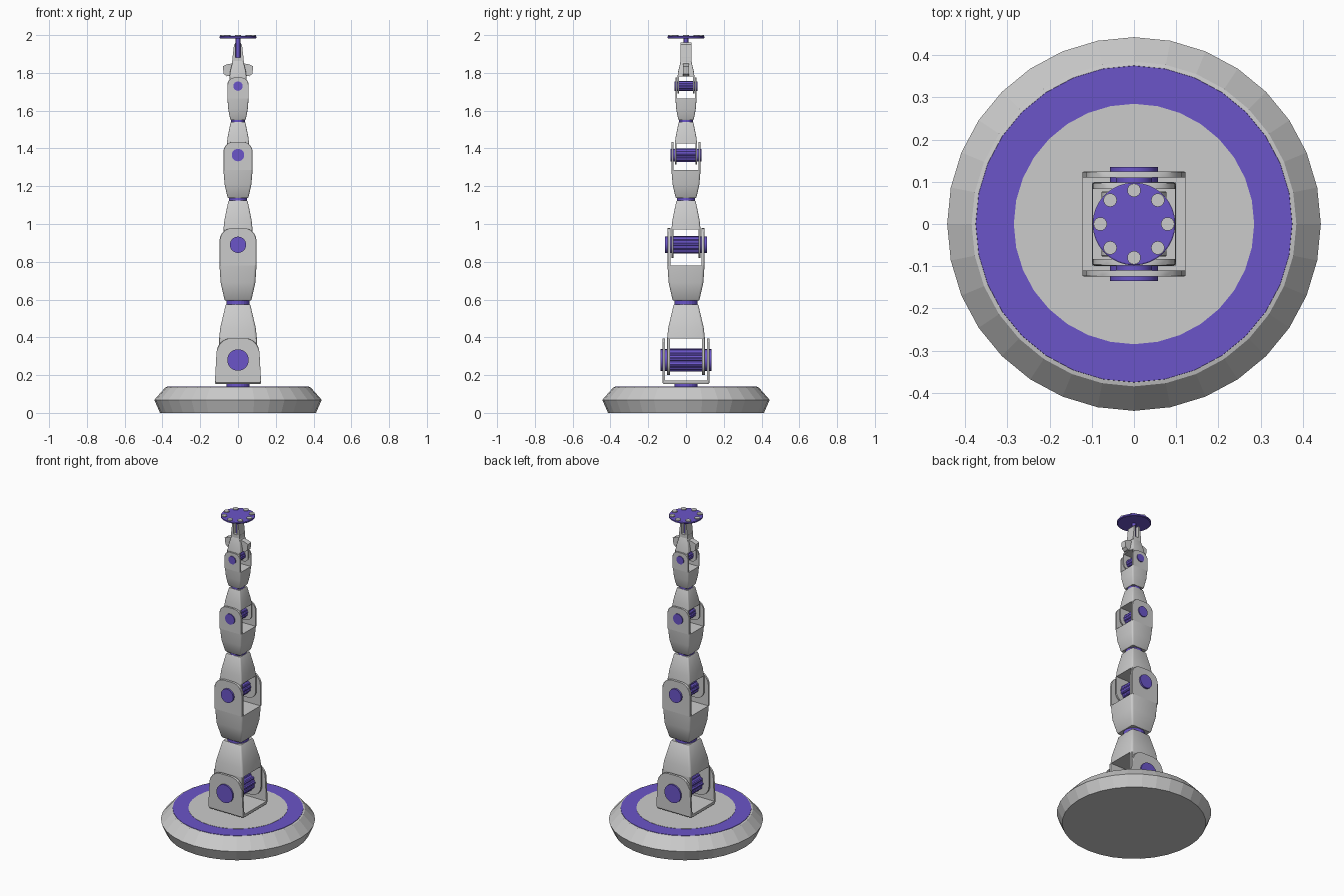
import bpy, bmesh, math

if "Cube" in bpy.data.objects:
    bpy.data.objects.remove(bpy.data.objects["Cube"])

violet = bpy.data.materials.new("violet")
violet.diffuse_color = (0.145, 0.09, 0.58, 1)
violet.use_nodes = True
violet.node_tree.nodes["Principled BSDF"].inputs["Base Color"].default_value = violet.diffuse_color


def finish(name, bm, mat=None, angle=30):
    bmesh.ops.recalc_face_normals(bm, faces=bm.faces)
    me = bpy.data.meshes.new(name)
    bm.to_mesh(me)
    bm.free()
    ob = bpy.data.objects.new(name, me)
    bpy.context.collection.objects.link(ob)
    if mat:
        me.materials.append(mat)
    if angle:
        bpy.ops.object.select_all(action='DESELECT')
        bpy.context.view_layer.objects.active = ob
        ob.select_set(True)
        bpy.ops.object.shade_smooth_by_angle(angle=math.radians(angle))
    return ob


def skin(bm, rings):
    """Joins equal-length point rings into a capped solid."""
    vs = [[bm.verts.new(p) for p in r] for r in rings]
    n = len(vs[0])
    for a, b in zip(vs, vs[1:]):
        for i in range(n):
            bm.faces.new((a[i], a[(i + 1) % n], b[(i + 1) % n], b[i]))
    bm.faces.new(vs[0])
    bm.faces.new(vs[-1])


def circle(r, z, n=32, cx=0, cy=0):
    return [(cx + r * math.sin(2 * math.pi * i / n),
             cy + r * math.cos(2 * math.pi * i / n), z) for i in range(n)]


def turned(name, profile, mat=None, n=32, cx=0, cy=0, angle=0):
    bm = bmesh.new()
    skin(bm, [circle(r, z, n, cx, cy) for r, z in profile])
    return finish(name, bm, mat, angle)


def square(hx, hy, z, c=0.14):
    """Rectangle section with rounded corners."""
    r = c * min(hx, hy)
    pts = []
    for k, (sx, sy) in enumerate([(1, 1), (-1, 1), (-1, -1), (1, -1)]):
        for j in range(4):
            a = math.radians(90 * k + 30 * j)
            pts.append((sx * (hx - r) + r * math.cos(a), sy * (hy - r) + r * math.sin(a), z))
    return pts


def prongs(bm, w, w_tip, z0, tip, y0, y1):
    """Mirrored pair of round-ended fork plates."""
    r = 0.68 * w_tip
    s = 1 if tip > z0 else -1
    prof = [(-w, z0), (w, z0)]
    for side, start in ((1, 0), (-1, 90)):
        for j in range(7):
            a = math.radians(start + 15 * j)
            prof.append((side * (w_tip - r) + r * math.cos(a), tip - s * r + s * r * math.sin(a)))
    e = 0.15 * (y1 - y0)
    for m in (1, -1):
        skin(bm, [[(x, m * y0, z) for x, z in prof],
                  [(x, m * (y1 - e), z) for x, z in prof],
                  [(x * 0.97, m * y1, z) for x, z in prof]])


# Base disc with coloured ring and centre plate
turned("base", [(0.413, 0), (0.443, 0.069), (0.385, 0.135), (0.377, 0.137)])
turned("base_ring", [(0.377, 0.13), (0.375, 0.139)], violet)
turned("base_centre", [(0.285, 0.13), (0.285, 0.1405)])
turned("base_swivel", [(0.062, 0.135), (0.062, 0.158)], violet, 24)

# Base fork
bm = bmesh.new()
skin(bm, [square(0.12, 0.12, 0.154, 0.1), square(0.122, 0.125, 0.16, 0.1), square(0.122, 0.125, 0.172, 0.1)])
prongs(bm, 0.122, 0.114, 0.165, 0.395, 0.11, 0.125)
finish("base_fork", bm)

# Arm segments: tip of prongs, slot floor, shoulder z/width, neck z, body width, neck width
segments = [
    (0.20, 0.395, 0.45, 0.094, 0.575, 0.100, 0.066),
    (0.978, 0.78, 0.69, 0.092, 0.595, 0.098, 0.072),
    (0.82, 0.970, 1.02, 0.072, 1.124, 0.077, 0.052),
    (1.435, 1.285, 1.21, 0.071, 1.137, 0.077, 0.056),
    (1.315, 1.425, 1.46, 0.055, 1.539, 0.059, 0.040),
    (1.775, 1.665, 1.61, 0.052, 1.551, 0.056, 0.042),
    (1.690, 1.780, 1.81, 0.041, 1.862, 0.045, 0.030),
]
for i, (tip, floor, zs, ws, neck, w, wn) in enumerate(segments):
    bm = bmesh.new()
    s = 1 if neck > floor else -1
    skin(bm, [square(w, w, floor), square(ws, ws, zs), square(wn, wn, neck - s * 0.006),
              square(wn * 0.93, wn * 0.93, neck)])
    prongs(bm, w, w, floor, tip, w * 0.85, w)
    finish(f"arm_segment_{i + 1}", bm)

# Swivel rings between segments
for i, (z, r) in enumerate([(0.585, 0.062), (1.1305, 0.048), (1.545, 0.037)]):
    turned(f"swivel_ring_{i + 1}", [(r, z - 0.012), (r, z + 0.012)], violet, 24)

# Hinges: ribbed drum between the prongs, smooth pin through them
for i, (z, r, half, drum) in enumerate([(0.28, 0.062, 0.135, 0.085), (0.89, 0.047, 0.11, 0.066),
                                        (1.365, 0.036, 0.083, 0.05), (1.73, 0.027, 0.061, 0.038)]):
    bm = bmesh.new()
    ribs = []
    for k in range(48):
        a = 2 * math.pi * k / 48
        q = r if k % 4 < 2 else r * 0.9
        ribs.append((q * math.cos(a), z + q * math.sin(a)))
    skin(bm, [[(x, y, zz) for x, zz in ribs] for y in (-drum, drum)])
    finish(f"hinge_drum_{i + 1}", bm, violet, 0)
    bm = bmesh.new()
    skin(bm, [[(x * 0.92, y, zz * 0.92 + z * 0.08) for x, _, zz in
               [(px, 0, z + py) for px, py, _ in circle(r, 0, 24)]] for y in (-half, half)])
    finish(f"hinge_pin_{i + 1}", bm, violet)

# Wrist side lugs
for side in (1, -1):
    bm = bmesh.new()
    prof = [(0.03, 1.785), (0.06, 1.782), (0.076, 1.795), (0.081, 1.835), (0.06, 1.845), (0.03, 1.85)]
    skin(bm, [[(side * x, y, z) for x, z in prof] for y in (-0.017, 0.017)])
    finish("wrist_lug", bm)

# Wrist clevis: two tapered cheeks holding the tool shaft
for side in (1, -1):
    bm = bmesh.new()
    prof = [(0.012, 1.86), (0.031, 1.86), (0.028, 1.89), (0.021, 1.95), (0.012, 1.96)]
    skin(bm, [[(side * x, y, z) for x, z in prof] for y in (-0.028, 0.028)])
    finish("wrist_cheek", bm)
bm = bmesh.new()
skin(bm, [square(0.029, 0.028, 1.855), square(0.029, 0.028, 1.882)])
finish("wrist_block", bm)
turned("tool_shaft", [(0.012, 1.87), (0.012, 1.985)], violet, 16, angle=30)

# Tool flange with eight studs
turned("tool_flange", [(0.094, 1.982), (0.098, 1.985), (0.098, 1.993), (0.095, 1.995)], violet, 32, angle=30)
for k in range(8):
    a = k * math.pi / 4
    turned("flange_stud", [(0.016, 1.99), (0.016, 2.0)], None, 16,
           0.08 * math.cos(a), 0.08 * math.sin(a), 30)
